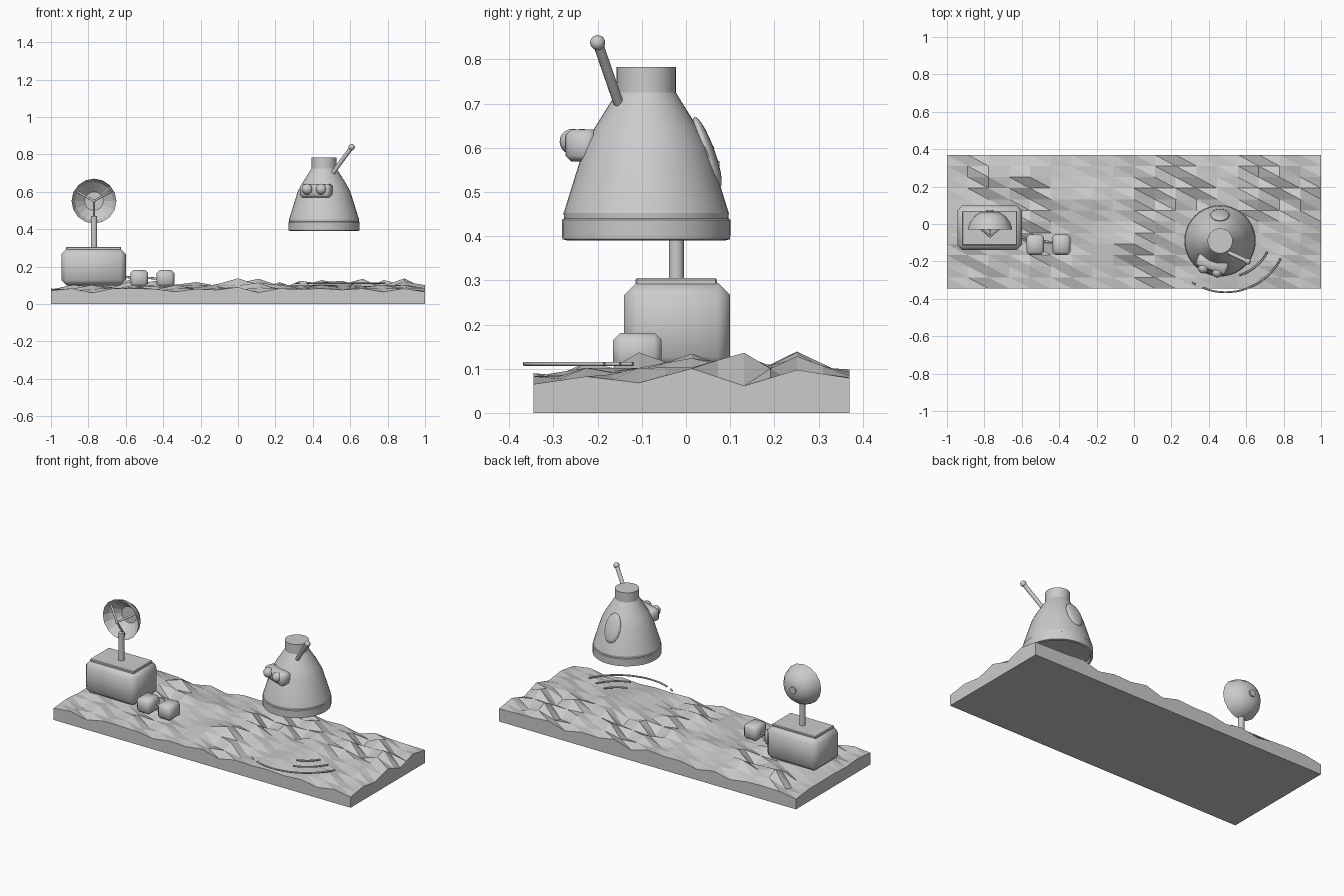
import bpy, bmesh, math, random
from mathutils import Vector

cube = bpy.data.objects.get("Cube")
if cube:
    bpy.data.objects.remove(cube, do_unlink=True)
random.seed(11)

grey = bpy.data.materials.new("plain grey")
grey.use_nodes = True
GREY = (0.6, 0.6, 0.6, 1)
grey.diffuse_color = GREY
grey.node_tree.nodes["Principled BSDF"].inputs["Base Color"].default_value = GREY


def finish(name, bm, smooth=None):
    bmesh.ops.recalc_face_normals(bm, faces=bm.faces)
    mesh = bpy.data.meshes.new(name)
    bm.to_mesh(mesh)
    bm.free()
    mesh.materials.append(grey)
    obj = bpy.data.objects.new(name, mesh)
    bpy.context.collection.objects.link(obj)
    if smooth:
        bpy.ops.object.select_all(action='DESELECT')
        obj.select_set(True)
        bpy.context.view_layer.objects.active = obj
        bpy.ops.object.shade_smooth_by_angle(angle=math.radians(smooth))
    return obj


def chamfer_box(name, centre, size, chamfer, smooth=60, turn=0):
    bm = bmesh.new()
    bmesh.ops.create_cube(bm, size=1)
    bmesh.ops.scale(bm, vec=size, verts=bm.verts)
    bmesh.ops.bevel(bm, geom=bm.edges[:], offset=chamfer, segments=1, affect='EDGES')
    obj = finish(name, bm, smooth)
    obj.location = centre
    obj.rotation_euler.z = turn
    return obj


def rod(name, start, end, radius, sides=12):
    a, b = Vector(start), Vector(end)
    bm = bmesh.new()
    bmesh.ops.create_cone(bm, cap_ends=True, segments=sides, radius1=radius,
                          radius2=radius, depth=(b - a).length)
    obj = finish(name, bm, 50)
    obj.location = (a + b) / 2
    obj.rotation_euler = (b - a).to_track_quat('Z', 'Y').to_euler()
    return obj


def ball(name, centre, radius, scale=(1, 1, 1)):
    bm = bmesh.new()
    bmesh.ops.create_uvsphere(bm, u_segments=16, v_segments=10, radius=radius)
    bmesh.ops.scale(bm, vec=scale, verts=bm.verts)
    obj = finish(name, bm, 60)
    obj.location = centre
    return obj


def lathe(name, profile, sides, smooth=None):
    """Spin (radius, height) points around z."""
    bm = bmesh.new()
    verts = [bm.verts.new((r, 0, z)) for r, z in profile]
    edges = [bm.edges.new(pair) for pair in zip(verts, verts[1:])]
    bmesh.ops.spin(bm, geom=verts + edges, cent=(0, 0, 0), axis=(0, 0, 1),
                   angle=math.tau, steps=sides, use_duplicate=False)
    bmesh.ops.remove_doubles(bm, verts=bm.verts, dist=0.0005)
    return finish(name, bm, smooth)


# Rugged ground slab: triangulated grid with vertical skirt and flat base
COLS, ROWS = 18, 12
BACK, FRONT = 0.37, -0.345


def ground_height(i, j):
    """Alternate ridges and dips, kept low by the station and the arcs."""
    h = 0.097 + random.uniform(-0.028, 0.028) + (0.014 if (i + j // 2) % 2 else -0.014)
    x = -1 + 2 * i / COLS
    y = FRONT + (BACK - FRONT) * j / ROWS
    if (x < -0.3 or x > 0.2) and y < -0.05:
        h = min(h, 0.102)
    if i in (0, COLS) or j in (0, ROWS):
        h = 0.08 + (h - 0.097) * 0.5
    return h


heights = [[ground_height(i, j) for j in range(ROWS + 1)] for i in range(COLS + 1)]
bm = bmesh.new()
grid = []
for i in range(COLS + 1):
    column = []
    for j in range(ROWS + 1):
        h = heights[i][j]
        if j % 2:
            h = (heights[i][j - 1] + heights[i][j + 1]) / 2
        column.append(bm.verts.new((-1 + 2 * i / COLS, FRONT + (BACK - FRONT) * j / ROWS, h)))
    grid.append(column)
for i in range(COLS):
    for j in range(ROWS):
        a, b = grid[i][j], grid[i + 1][j]
        c, d = grid[i + 1][j + 1], grid[i][j + 1]
        bm.faces.new((a, b, d))
        bm.faces.new((b, c, d))
rim = [e for e in bm.edges if e.is_boundary]
skirt = bmesh.ops.extrude_edge_only(bm, edges=rim)["geom"]
for v in skirt:
    if isinstance(v, bmesh.types.BMVert):
        v.co.z = 0
bmesh.ops.holes_fill(bm, edges=[e for e in bm.edges if e.is_boundary], sides=0)
finish("ground", bm)

# Base station with top plate and two linked supply boxes
chamfer_box("station_body", (-0.772, -0.02, 0.197), (0.345, 0.24, 0.195), 0.028)
chamfer_box("station_top_plate", (-0.772, -0.022, 0.293), (0.295, 0.185, 0.024), 0.004, None)
for n, x in enumerate((-0.528, -0.388)):
    chamfer_box(f"supply_box_{n + 1}", (x, -0.11, 0.137), (0.095, 0.11, 0.088), 0.016)
rod("station_link", (-0.61, -0.07, 0.147), (-0.565, -0.08, 0.14), 0.006, 8)
rod("box_link", (-0.49, -0.09, 0.14), (-0.425, -0.1, 0.135), 0.006, 8)

# Dish antenna on its mast, facing the front, with a panelled inner face
DISH = Vector((-0.77, -0.03, 0.55))
rod("dish_mast", (DISH.x, -0.022, 0.3), (DISH.x, -0.022, 0.47), 0.017, 16)
shell = lathe("dish_shell", [(0.12, 0), (0.108, 0.038), (0.085, 0.07), (0.052, 0.093), (0, 0.1)],
              16, 50)
panels = lathe("dish_panels", [(0.12, 0), (0.102, 0.035), (0.05, 0.082), (0, 0.082)], 16)
panels.data.flip_normals()
for part in (shell, panels):
    part.location = DISH
    part.rotation_euler.x = -math.pi / 2
rod("dish_hub", DISH + Vector((0, 0.088, 0)), DISH + Vector((0, 0.106, 0)), 0.02, 16)
focus = DISH + Vector((0, -0.035, 0))
for n in range(3):
    t = math.radians(-90 + 120 * n)
    foot = DISH + Vector((0.1 * math.cos(t), 0.035, 0.1 * math.sin(t)))
    rod(f"feed_strut_{n + 1}", focus, foot, 0.006, 8)
ball("feed", focus, 0.008)

# Hovering capsule
CX, CY = 0.46, -0.09
capsule = lathe("capsule_hull", [
    (0, 0.41), (0.175, 0.405), (0.178, 0.39), (0.19, 0.393), (0.191, 0.437),
    (0.186, 0.44), (0.187, 0.452), (0.141, 0.6), (0.118, 0.643), (0.067, 0.725),
    (0.067, 0.783), (0, 0.783)], 40, 20)
capsule.location = (CX, CY, 0)

# Shallow swelling on the back of the hull
swelling = ball("hull_swelling", (CX, 0.048, 0.59), 0.085, (0.6, 0.2, 1))
swelling.rotation_euler.x = math.radians(20)

# Twin camera on the capsule
chamfer_box("camera_mount", (0.418, -0.215, 0.605), (0.17, 0.07, 0.072), 0.013,
            turn=math.radians(-20))
for side, x, y in (("right", 0.37, -0.235), ("left", 0.445, -0.257)):
    ball(f"camera_lens_{side}", (x, y, 0.614), 0.029)

# Capsule aerial
TIP = (0.608, -0.2, 0.838)
rod("aerial_rod", (0.508, -0.153, 0.702), TIP, 0.0115)
ball("aerial_tip", TIP, 0.017)

# Thin blast arcs on the ground below the capsule
ARCS = ((0.33, -123, -119), (0.33, -112, -27), (0.25, -73, -27), (0.17, -75, -30))
for n, (radius, first, last) in enumerate(ARCS):
    curve = bpy.data.curves.new(f"blast_arc_{n + 1}", 'CURVE')
    curve.dimensions = '3D'
    curve.bevel_depth = 0.005
    curve.bevel_resolution = 1
    curve.use_fill_caps = True
    steps = 16
    spline = curve.splines.new('POLY')
    spline.points.add(steps)
    for k, p in enumerate(spline.points):
        t = math.radians(first + (last - first) * k / steps)
        p.co = (0.49 + radius * math.cos(t), -0.035 + radius * math.sin(t), 0.111, 1)
    curve.materials.append(grey)
    bpy.context.collection.objects.link(bpy.data.objects.new(curve.name, curve))
